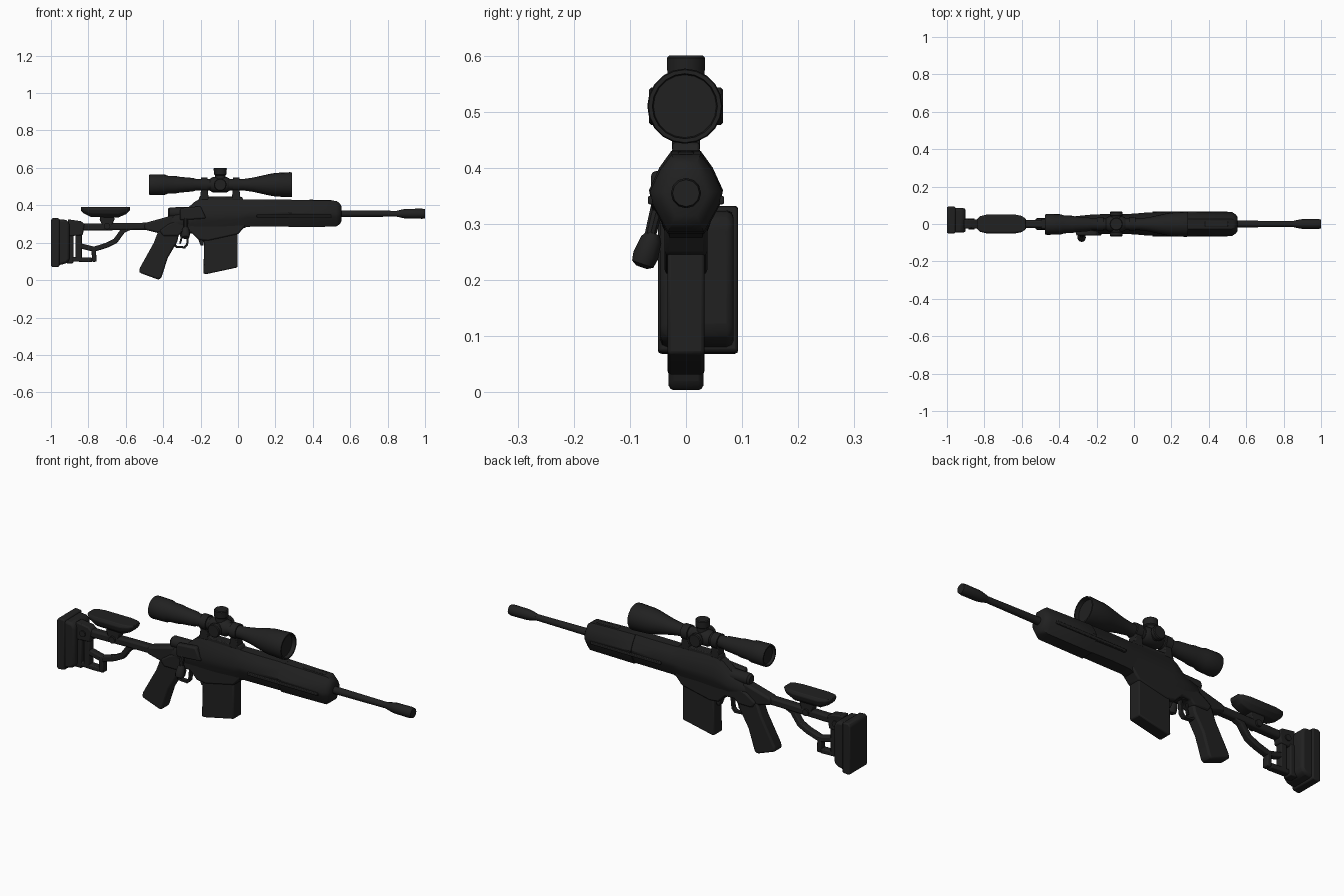
import bpy, bmesh, math
from mathutils import Vector

mat = bpy.data.materials.new("matte black")
mat.diffuse_color = (0.015, 0.015, 0.015, 1)


def finish(name, bm, bevel=0.0, segments=2):
    bmesh.ops.recalc_face_normals(bm, faces=bm.faces)
    me = bpy.data.meshes.new(name)
    bm.to_mesh(me)
    bm.free()
    me.materials.append(mat)
    me.shade_smooth()
    me.set_sharp_from_angle(angle=math.radians(35))
    ob = bpy.data.objects.new(name, me)
    bpy.context.scene.collection.objects.link(ob)
    if bevel:
        m = ob.modifiers.new("bevel", 'BEVEL')
        m.width, m.segments = bevel, segments
        m.limit_method = 'ANGLE'
    return ob


def skin(name, rings, bevel=0.0):
    """Join equal rings of points into a closed, capped body."""
    bm = bmesh.new()
    vs = [[bm.verts.new(p) for p in r] for r in rings]
    n = len(vs[0])
    for a, b in zip(vs, vs[1:]):
        for i in range(n):
            j = (i + 1) % n
            bm.faces.new((a[i], a[j], b[j], b[i]))
    bm.faces.new(vs[0])
    bm.faces.new(vs[-1])
    return finish(name, bm, bevel)


def prism(name, pts, y0, y1, bevel=0.006):
    """Side outline (x, z) extruded from y0 to y1."""
    return skin(name, [[(x, y, z) for x, z in pts] for y in (y0, y1)], bevel)


def lathe(name, prof, base, axis=(1, 0, 0), n=16):
    """Profile of (distance, radius) turned round an axis through base."""
    q = Vector(axis).to_track_quat('Z', 'Y')
    base = Vector(base)
    rings = []
    for d, r in prof:
        rings.append([base + q @ Vector((r * math.cos(t), r * math.sin(t), d))
                      for t in (2 * math.pi * i / n for i in range(n))])
    return skin(name, rings)


def bar(name, path, w, d, bevel=0.005):
    """Flat strip along an (x, z) path: w thick in the plane, d half depth in y."""
    p = [Vector(q) for q in path]
    rings = []
    for i, c in enumerate(p):
        a = (c - p[max(i - 1, 0)]).normalized()
        b = (p[min(i + 1, len(p) - 1)] - c).normalized()
        t = (a + b).normalized()
        k = w / 2 / max(0.6, t.dot(b if b.length else a))
        n = Vector((-t.y, t.x)) * k
        u, v = c + n, c - n
        rings.append([(u.x, -d, u.y), (u.x, d, u.y), (v.x, d, v.y), (v.x, -d, v.y)])
    return skin(name, rings, bevel)


# faceted body section, as fractions of half width and half height
half = [(0.4, 1), (0.72, 0.6), (1, 0.05), (0.92, -0.3), (0.5, -1)]
section = half + [(-u, v) for u, v in reversed(half)]


def body(name, stations):
    """Loft of (x, bottom, top, half width)."""
    return skin(name, [[(x, u * w, (a + b) / 2 + v * (b - a) / 2) for u, v in section]
                       for x, a, b, w in stations])


# receiver, fore-end and barrel
body("receiver", [(-0.37, 0.275, 0.33, 0.025), (-0.345, 0.265, 0.36, 0.038),
                  (-0.27, 0.25, 0.385, 0.046), (-0.23, 0.25, 0.42, 0.05),
                  (-0.19, 0.25, 0.44, 0.052), (0.0, 0.265, 0.432, 0.055),
                  (0.05, 0.285, 0.43, 0.06), (0.15, 0.287, 0.43, 0.064),
                  (0.285, 0.287, 0.43, 0.06)])
body("fore_end", [(0.27, 0.283, 0.43, 0.066), (0.525, 0.286, 0.424, 0.064),
                  (0.545, 0.30, 0.41, 0.05), (0.553, 0.315, 0.395, 0.038)])
for s in (-1, 1):
    prism("fore_end_side_rail", [(0.1, 0.335), (0.1, 0.35), (0.5, 0.35), (0.5, 0.335)],
          s * 0.05, s * 0.068, 0.003)
prism("fore_end_top_block", [(0.37, 0.41), (0.38, 0.43), (0.5, 0.428), (0.51, 0.41)],
      -0.014, 0.014, 0.003)
lathe("barrel", [(0.5, 0.019), (0.6, 0.018), (0.9, 0.015)], (0, 0, 0.355))
lathe("muzzle_brake", [(0.85, 0.016), (0.88, 0.023), (0.9, 0.026), (0.985, 0.027), (1, 0.024)],
      (0, 0, 0.355), n=12)

# lower receiver, magazine well, magazine
prism("lower_receiver", [(-0.37, 0.30), (-0.42, 0.265), (-0.40, 0.235), (-0.32, 0.235),
                         (-0.30, 0.255), (-0.25, 0.255), (-0.21, 0.215), (-0.16, 0.21),
                         (0.0, 0.245), (0.04, 0.29), (0.04, 0.33), (-0.3, 0.33)],
      -0.038, 0.038, 0.008)
prism("magazine", [(-0.18, 0.24), (-0.185, 0.035), (-0.17, 0.032), (-0.002, 0.068),
                   (-0.002, 0.26)], -0.033, 0.033, 0.006)
prism("magazine_catch", [(-0.215, 0.225), (-0.20, 0.185), (-0.185, 0.185), (-0.18, 0.225)],
      -0.015, 0.015, 0.003)

# pistol grip, trigger and guard
prism("pistol_grip", [(-0.425, 0.265), (-0.45, 0.20), (-0.525, 0.065), (-0.528, 0.04),
                      (-0.425, 0.002), (-0.41, 0.012), (-0.375, 0.12), (-0.325, 0.205),
                      (-0.315, 0.25)], -0.031, 0.031, 0.014)
bar("trigger_guard", [(-0.345, 0.195), (-0.33, 0.178), (-0.285, 0.175), (-0.272, 0.19),
                      (-0.265, 0.26)], 0.011, 0.012, 0.002)
bar("trigger", [(-0.31, 0.26), (-0.302, 0.225), (-0.31, 0.195)], 0.010, 0.006, 0.002)

# bolt shroud and bolt handle
lathe("bolt_shroud", [(-0.375, 0.020), (-0.365, 0.029), (-0.25, 0.031)], (0, 0, 0.36), n=12)
prism("bolt_housing", [(-0.31, 0.32), (-0.31, 0.385), (-0.2, 0.395), (-0.17, 0.33)],
      -0.062, -0.03, 0.008)
lathe("bolt_stem", [(0, 0.013), (0.10, 0.010)], (-0.28, -0.045, 0.355), (0, -0.25, -1), 10)
lathe("bolt_knob", [(-0.012, 0.012), (0, 0.019), (0.03, 0.023), (0.046, 0.020), (0.052, 0.010)],
      (-0.28, -0.062, 0.272), (0, -0.35, -1), 12)

# skeleton stock
bar("stock_top_bar", [(-0.91, 0.285), (-0.80, 0.283), (-0.60, 0.287), (-0.47, 0.288),
                      (-0.36, 0.315)], 0.038, 0.021, 0.009)
prism("stock_wrist", [(-0.50, 0.305), (-0.50, 0.27), (-0.42, 0.25), (-0.34, 0.25),
                      (-0.34, 0.35), (-0.39, 0.335)], -0.028, 0.028, 0.01)
bar("stock_lower_strut", [(-0.57, 0.285), (-0.615, 0.265), (-0.655, 0.21), (-0.70, 0.187),
                          (-0.77, 0.165), (-0.85, 0.185)], 0.027, 0.017)
bar("stock_upright", [(-0.852, 0.29), (-0.852, 0.11)], 0.034, 0.018)
bar("stock_foot", [(-0.91, 0.112), (-0.78, 0.108)], 0.024, 0.018)
bar("stock_foot_end", [(-0.772, 0.175), (-0.768, 0.098)], 0.024, 0.018)
prism("stock_clamp", [(-0.91, 0.325), (-0.84, 0.315), (-0.82, 0.30), (-0.83, 0.24),
                      (-0.91, 0.235)], -0.024, 0.024, 0.006)
prism("butt_hinge", [(-0.92, 0.25), (-0.88, 0.25), (-0.88, 0.09), (-0.92, 0.09)],
      -0.02, 0.03, 0.005)
lathe("clamp_knob", [(-0.03, 0.016), (0.03, 0.016)], (-0.868, 0, 0.275), (0, 1, 0), 12)

# butt plate and rubber pad, offset to the far side
prism("butt_plate", [(-0.965, 0.325), (-0.915, 0.322), (-0.90, 0.30), (-0.90, 0.11),
                     (-0.915, 0.09), (-0.965, 0.078)], -0.046, 0.085, 0.016)
prism("butt_pad", [(-1.0, 0.32), (-0.99, 0.333), (-0.955, 0.33), (-0.955, 0.072),
                   (-0.99, 0.068), (-1.0, 0.075)], -0.05, 0.093, 0.012)

# cheek rest: boat-shaped pad on a post
rings = []
for x, a, w in [(-0.84, 0.372, 0.026), (-0.825, 0.357, 0.042), (-0.785, 0.337, 0.052),
                (-0.64, 0.335, 0.052), (-0.60, 0.352, 0.044), (-0.578, 0.372, 0.028)]:
    rings.append([(x, u * w, a + v * (0.392 - a)) for u, v in
                  [(-0.5, 0), (0.5, 0), (0.9, 0.35), (1, 0.75), (0.85, 1),
                   (-0.85, 1), (-1, 0.75), (-0.9, 0.35)]])
skin("cheek_rest", rings, 0.003)
prism("cheek_post", [(-0.735, 0.345), (-0.74, 0.325), (-0.725, 0.29), (-0.675, 0.29),
                     (-0.66, 0.325), (-0.665, 0.345)], -0.02, 0.02, 0.004)
lathe("cheek_knob", [(-0.03, 0.017), (0.03, 0.017)], (-0.70, 0, 0.288), (0, 1, 0), 12)

# telescopic sight
sz = 0.51
lathe("scope_tube", [(-0.462, 0.042), (-0.475, 0.046), (-0.475, 0.053), (-0.465, 0.056),
                     (-0.39, 0.054), (-0.375, 0.048), (-0.33, 0.046), (-0.31, 0.042),
                     (-0.24, 0.036), (-0.225, 0.031), (0.03, 0.031), (0.08, 0.038),
                     (0.17, 0.058), (0.20, 0.063), (0.28, 0.067), (0.29, 0.065),
                     (0.29, 0.058), (0.27, 0.056)], (0, -0.002, sz), n=20)
lathe("scope_saddle", [(-0.15, 0.032), (-0.135, 0.041), (-0.06, 0.041), (-0.045, 0.032)],
      (0, 0, sz), n=16)
lathe("top_turret", [(0, 0.028), (0.05, 0.028), (0.055, 0.034), (0.086, 0.035), (0.09, 0.031)],
      (-0.095, 0, sz), (0, 0, 1), 14)
for s in (-1, 1):
    lathe("side_turret", [(0, 0.028), (0.042, 0.028), (0.045, 0.034), (0.062, 0.034),
                          (0.066, 0.03)], (-0.095, 0, sz), (0, s, 0), 14)

# scope mount: rail, two rings and their feet
prism("scope_rail", [(-0.215, 0.42), (-0.205, 0.448), (0.02, 0.445), (0.035, 0.42)],
      -0.024, 0.024, 0.004)
for x in (-0.18, -0.01):
    lathe("scope_ring", [(-0.018, 0.038), (0.018, 0.038)], (x, 0, sz), n=16)
    prism("ring_foot", [(x - 0.024, 0.43), (x - 0.017, 0.49), (x + 0.017, 0.49),
                        (x + 0.024, 0.43)], -0.025, 0.025, 0.004)
